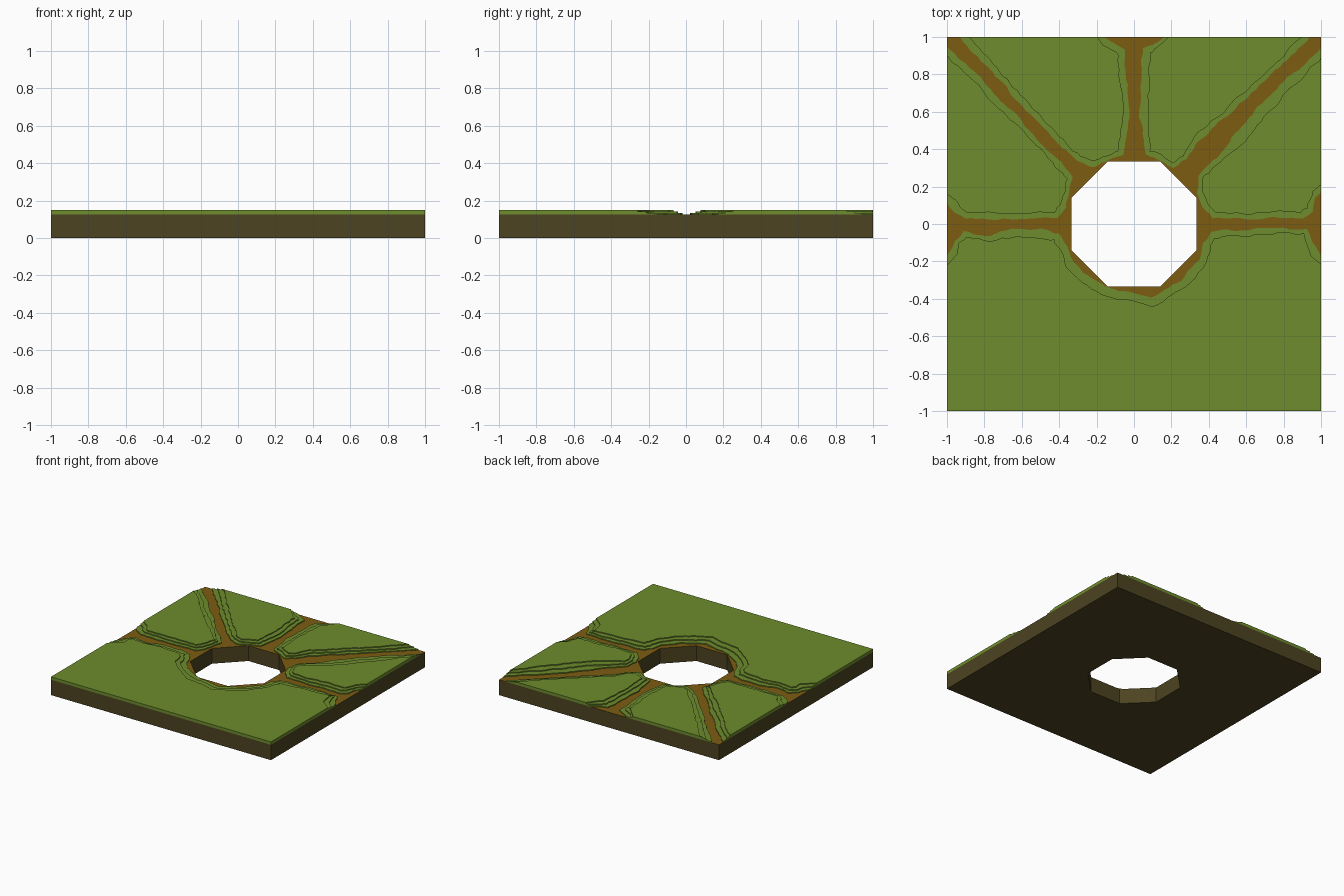
import bpy, bmesh, random
from mathutils import Vector

if "Cube" in bpy.data.objects:
    bpy.data.objects.remove(bpy.data.objects["Cube"])
random.seed(4)


def material(name, rgb):
    m = bpy.data.materials.new(name)
    m.diffuse_color = (*rgb, 1)
    m.use_nodes = True
    m.node_tree.nodes["Principled BSDF"].inputs["Base Color"].default_value = m.diffuse_color
    return m


GRASS = material("grass green", (0.155, 0.262, 0.026))
PATH = material("path brown", (0.205, 0.107, 0.006))
DIRT = material("dark dirt", (0.073, 0.057, 0.015))


def finish(name, bm, mats):
    bmesh.ops.recalc_face_normals(bm, faces=bm.faces)
    me = bpy.data.meshes.new(name)
    bm.to_mesh(me)
    bm.free()
    for m in mats:
        me.materials.append(m)
    ob = bpy.data.objects.new(name, me)
    bpy.context.collection.objects.link(ob)


# Dirt slab with octagonal hole; upward faces are the path
def slab():
    bm = bmesh.new()
    H, a, b = 0.126, 0.335, 0.14
    sq = [(1, -1), (1, 1), (-1, 1), (-1, -1)]
    oc = [(a, -b), (a, b), (b, a), (-b, a), (-a, b), (-a, -b), (-b, -a), (b, -a)]
    S = [[bm.verts.new((x, y, z)) for x, y in sq] for z in (0, H)]
    O = [[bm.verts.new((x, y, z)) for x, y in oc] for z in (0, H)]
    for i in range(4):
        j = (i + 1) % 4
        for k in (0, 1):
            f = bm.faces.new((S[k][i], S[k][j], O[k][2 * i + 1], O[k][2 * i]))
            g = bm.faces.new((S[k][j], O[k][(2 * i + 2) % 8], O[k][2 * i + 1]))
            f.material_index = g.material_index = k
        bm.faces.new((S[0][i], S[0][j], S[1][j], S[1][i]))
    for i in range(8):
        j = (i + 1) % 8
        bm.faces.new((O[0][i], O[0][j], O[1][j], O[1][i]))
    finish("dirt_slab", bm, [DIRT, PATH])


# Terraced grass: bank points are x, y, total terrace width; grass lies left of the bank
def grass(name, bank, corners=()):
    pts = []
    for p, q in zip(bank, bank[1:]):
        p, q = Vector(p), Vector(q)
        n = max(1, round((q - p).xy.length / 0.028))
        pts += [p.lerp(q, i / n) for i in range(n)]
    pts.append(Vector(bank[-1]))
    n = len(pts)
    corners = [Vector((x, y)) for x, y in corners]
    first, last = pts[0].xy, pts[-1].xy
    back = (corners[-1] if corners else last) - first
    ahead = (corners[0] if corners else first) - last
    loops = []
    for k in range(3):
        loop, wob = [], 0
        for i, p in enumerate(pts):
            if i == 0:
                v = first + back.normalized() * p.z * k / 2
            elif i == n - 1:
                v = last + ahead.normalized() * p.z * k / 2
            else:
                d = (pts[min(i + 2, n - 1)] - pts[max(i - 2, 0)]).xy.normalized()
                wob = 0.5 * wob + random.uniform(-0.006, 0.006)
                v = p.xy + Vector((-d.y, d.x)) * (p.z * k / 2 + wob)
                v = Vector((max(-0.998, min(0.998, v.x)), max(-0.998, min(0.998, v.y))))
            loop.append(v)
        loops.append(loop + corners)
    bm = bmesh.new()
    levels = [0.125, 0.1335, 0.142, 0.15]
    m = len(loops[0])
    prev = None
    for k, loop in enumerate(loops):
        lo, hi = [[bm.verts.new((v.x, v.y, levels[k + s])) for v in loop] for s in (0, 1)]
        for i in range(m):
            j = (i + 1) % m
            bm.faces.new((lo[i], lo[j], hi[j], hi[i]))
            if prev and i < n - 1:
                bm.faces.new((prev[i], prev[j], lo[j], lo[i]))
        prev = hi
    bm.faces.new(prev)
    bmesh.ops.remove_doubles(bm, verts=bm.verts, dist=1e-5)
    finish(name, bm, [GRASS])


slab()

# South meadow, around the lower half of the hole
grass("south_grass", [
    (1, -.17, .09), (.95, -.1, .06), (.92, -.03, .05), (.8, -.02, .06), (.65, -.03, .06),
    (.5, -.03, .08), (.41, -.04, .09), (.37, -.1, .09), (.35, -.19, .08), (.25, -.3, .09),
    (.16, -.35, .1), (.09, -.39, .1), (0, -.37, .09), (-.13, -.35, .09), (-.25, -.275, .08),
    (-.33, -.2, .08), (-.36, -.12, .07), (-.4, -.05, .08), (-.5, -.03, .08), (-.65, -.03, .07),
    (-.77, -.06, .05), (-.91, -.04, .06), (-.96, -.09, .06), (-1, -.17, .1)],
    [(-1, -1), (1, -1)])

# East wedge
grass("east_grass", [
    (1, .94, .08), (.9, .84, .07), (.8, .76, .1), (.65, .61, .12), (.53, .46, .11), (.42, .34, .08),
    (.34, .26, .05), (.335, .17, .05), (.36, .09, .06), (.42, .03, .06), (.6, .025, .06),
    (.75, .03, .07), (.9, .03, .07), (.95, .07, .06), (.97, .14, .05), (1, .17, .08)])

# North-east wedge
grass("north_east_grass", [
    (.16, 1, .05), (.12, .975, .06), (.05, .94, .08), (.035, .8, .08), (.03, .6, .08),
    (.05, .45, .07), (.06, .37, .06), (.13, .345, .05), (.21, .305, .05), (.28, .35, .05),
    (.35, .45, .06), (.5, .58, .06), (.65, .72, .06), (.8, .86, .06), (.94, 1, .08)])

# North-west wedge
grass("north_west_grass", [
    (-.93, 1, .08), (-.8, .85, .07), (-.65, .69, .07), (-.5, .53, .06), (-.4, .43, .06),
    (-.3, .34, .05), (-.22, .305, .05), (-.13, .345, .05), (-.06, .37, .06), (-.04, .46, .06),
    (-.025, .6, .07), (-.04, .8, .07), (-.05, .93, .07), (-.13, .975, .05), (-.17, 1, .05)])

# West wedge
grass("west_grass", [
    (-1, .12, .08), (-.96, .06, .07), (-.9, .03, .06), (-.7, .03, .06), (-.5, .03, .06),
    (-.41, .03, .06), (-.37, .09, .06), (-.345, .17, .05), (-.33, .25, .05), (-.41, .35, .06),
    (-.5, .44, .06), (-.6, .55, .07), (-.75, .7, .07), (-.88, .84, .06), (-1, .95, .09)])
